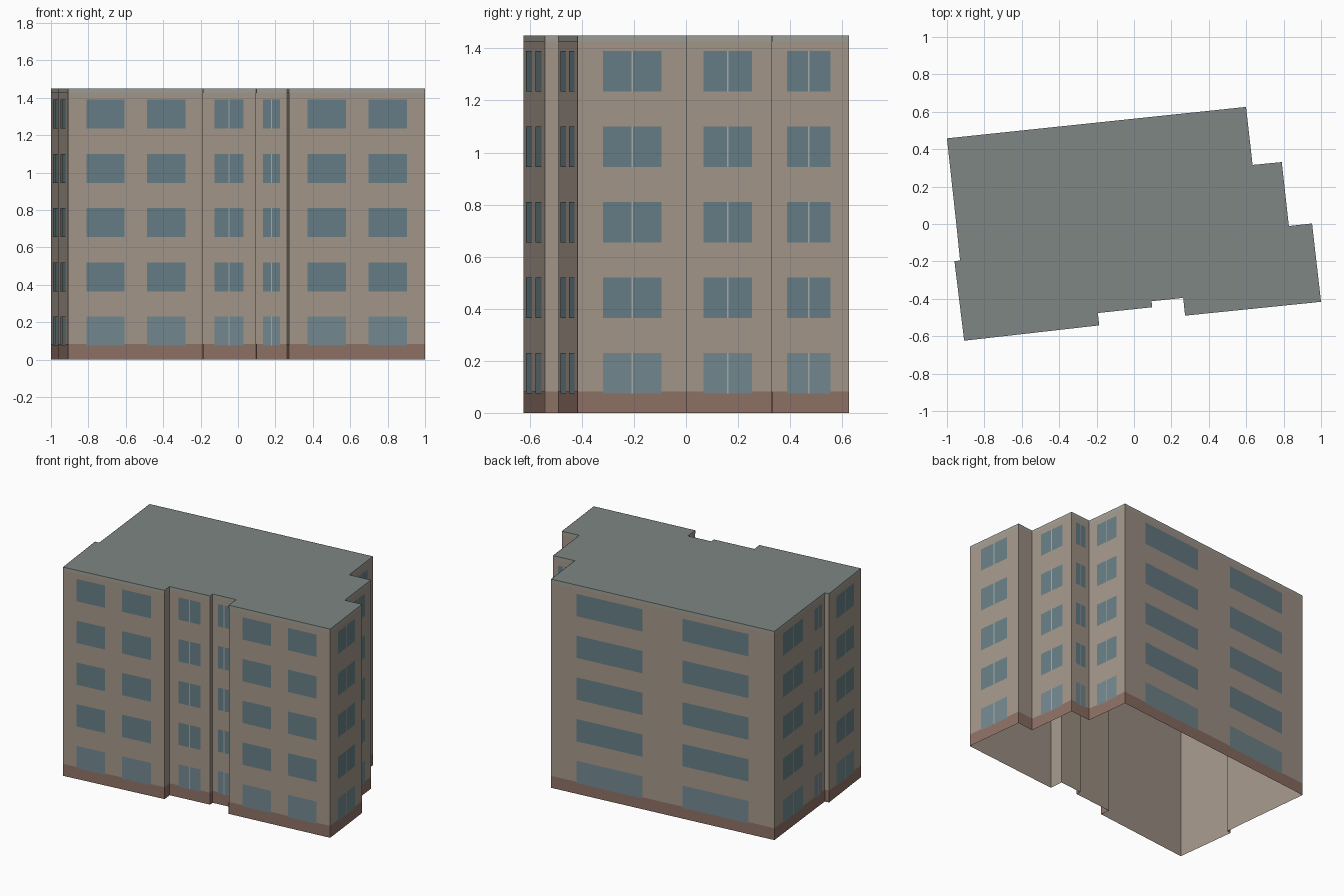
import bpy
import bmesh
from mathutils import Vector

if "Cube" in bpy.data.objects:
    bpy.data.objects.remove(bpy.data.objects["Cube"])

HEIGHT = 1.45
# Footprint, counter-clockwise: x, y, window style of the wall that starts here
# 0 = blank, 1 = one split window, 2 = two windows, 3 = two wide windows
PLAN = [
    (-0.908, -0.624, 2), (-0.186, -0.542, 0),
    (-0.193, -0.476, 1), (0.097, -0.445, 0),
    (0.094, -0.413, 1), (0.263, -0.395, 0),
    (0.273, -0.490, 2), (1.0, -0.416, 1),
    (0.952, 0.003, 0), (0.828, -0.011, 1),
    (0.790, 0.331, 1), (0.634, 0.316, 1),
    (0.599, 0.626, 3), (-1.0, 0.458, 1),
    (-0.948, -0.020, 1), (-0.930, -0.195, 0),
    (-0.960, -0.199, 1),
]
SPANS = {0: [], 1: [(0.23, 0.77)], 2: [(0.135, 0.417), (0.585, 0.867)],
         3: [(0.115, 0.41), (0.59, 0.885)]}


def material(name, rgb):
    def linear(c):
        c /= 255
        return c / 12.92 if c <= 0.04045 else ((c + 0.055) / 1.055) ** 2.4
    mat = bpy.data.materials.new(name)
    mat.diffuse_color = (*[linear(c) for c in rgb], 1)
    mat.use_nodes = True
    mat.node_tree.nodes["Principled BSDF"].inputs["Base Color"].default_value = mat.diffuse_color
    return mat


def make_object(name, faces, mat):
    bm = bmesh.new()
    for face in faces:
        bm.faces.new([bm.verts.new(p) for p in face])
    bmesh.ops.remove_doubles(bm, verts=bm.verts, dist=0.0001)
    mesh = bpy.data.meshes.new(name)
    bm.to_mesh(mesh)
    bm.free()
    mesh.materials.append(mat)
    obj = bpy.data.objects.new(name, mesh)
    bpy.context.collection.objects.link(obj)


def panel(a, b, t0, t1, z0, z1, offset=0.0):
    """Upright rectangle on wall a-b, between fractions t0 and t1."""
    d = b - a
    out = Vector((d.y, -d.x)).normalized() * offset
    p, q = a + d * t0 + out, a + d * t1 + out
    return [(p.x, p.y, z0), (q.x, q.y, z0), (q.x, q.y, z1), (p.x, p.y, z1)]


corners = [Vector(p[:2]) for p in PLAN]
walls = [(corners[i], corners[(i + 1) % len(PLAN)], PLAN[i][2]) for i in range(len(PLAN))]

# Open-bottomed shell, plinth, cornice and flat roof
make_object("walls", [panel(a, b, 0, 1, 0, HEIGHT) for a, b, _ in walls],
            material("wall_plaster", (165, 152, 139)))
make_object("plinth", [panel(a, b, 0, 1, 0, 0.083, 0.001) for a, b, _ in walls],
            material("plinth_brick", (143, 114, 102)))
make_object("cornice", [panel(a, b, 0, 1, 1.427, HEIGHT, 0.001) for a, b, _ in walls],
            material("cornice_grey", (160, 160, 152)))
make_object("roof", [[(c.x, c.y, HEIGHT) for c in corners]],
            material("roof_grey", (126, 134, 131)))

# Window panes on five floors, with a thin mullion in the split ones
panes, ground_panes, mullions = [], [], []
for floor in range(5):
    z0 = 0.075 + 0.29 * floor
    z1 = z0 + 0.155
    target = panes if floor else ground_panes
    for a, b, style in walls:
        for t0, t1 in SPANS[style]:
            target.append(panel(a, b, t0, t1, z0, z1, 0.002))
            if style == 1:
                half = 0.0035 / (b - a).length
                mullions.append(panel(a, b, 0.5 - half, 0.5 + half, z0, z1, 0.003))

make_object("window_panes", panes, material("glass", (104, 127, 135)))
make_object("ground_floor_window_panes", ground_panes, material("glass_light", (116, 138, 145)))
make_object("window_mullions", mullions, material("mullion_grey", (170, 172, 168)))
